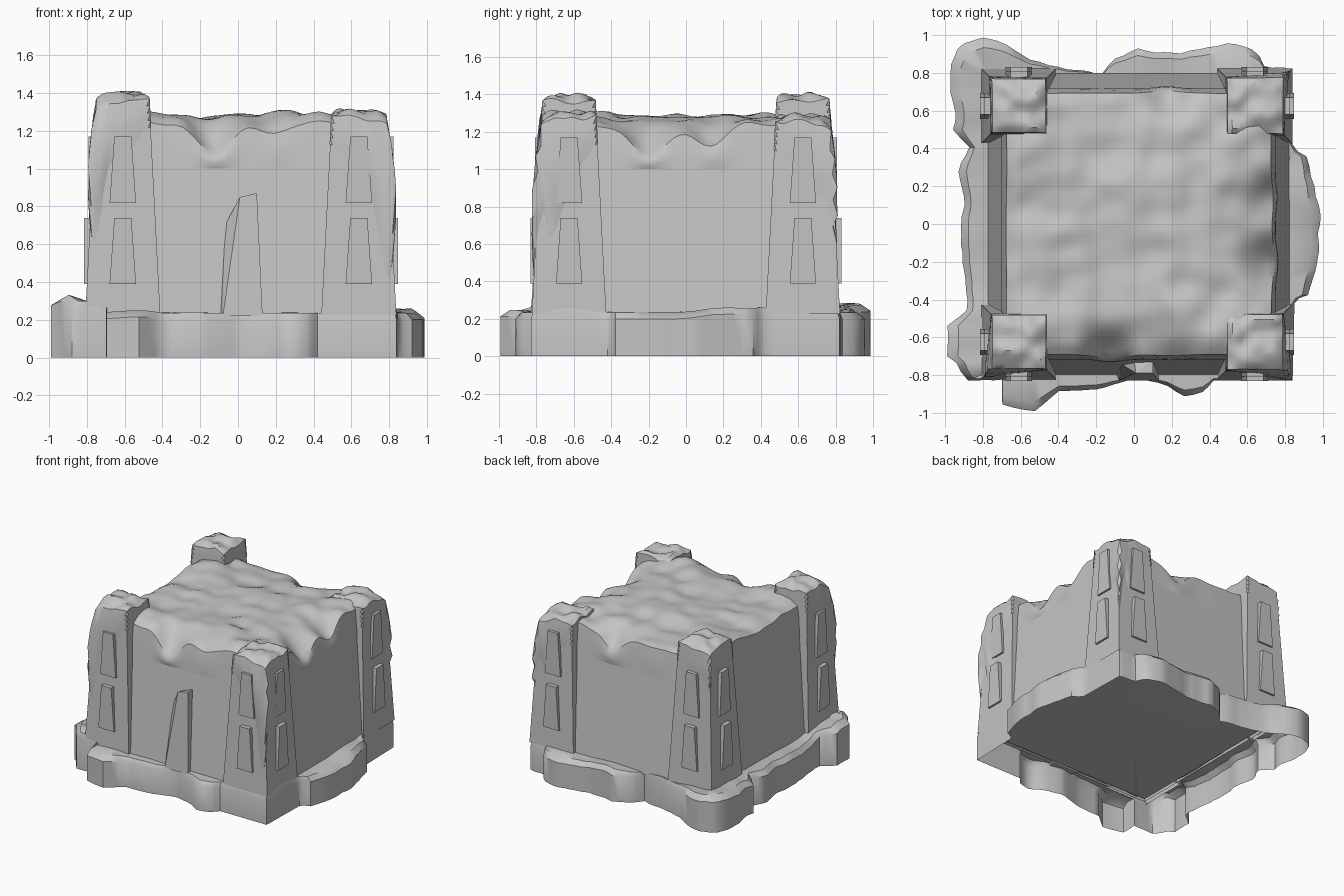
import bpy, bmesh, math
from mathutils import Vector, noise

cube = bpy.data.objects.get("Cube")
if cube:
    bpy.data.objects.remove(cube, do_unlink=True)

stone = bpy.data.materials.new("plain grey")
stone.use_nodes = True
grey = (0.55, 0.55, 0.55, 1)
stone.diffuse_color = grey
stone.node_tree.nodes["Principled BSDF"].inputs["Base Color"].default_value = grey


def finish(name, bm, smooth=None):
    """Turn a bmesh into a named object, optionally with angle based smoothing."""
    bmesh.ops.recalc_face_normals(bm, faces=bm.faces)
    mesh = bpy.data.meshes.new(name)
    bm.to_mesh(mesh)
    bm.free()
    mesh.materials.append(stone)
    obj = bpy.data.objects.new(name, mesh)
    bpy.context.collection.objects.link(obj)
    if smooth:
        bpy.ops.object.select_all(action='DESELECT')
        obj.select_set(True)
        bpy.context.view_layer.objects.active = obj
        bpy.ops.object.shade_smooth_by_angle(angle=math.radians(smooth))
    return obj


def bridge(bm, low, high):
    """Join two rings of vertices with quads."""
    count = len(low)
    for i in range(count):
        j = (i + 1) % count
        bm.faces.new((low[i], low[j], high[j], high[i]))


def lerp(a, b, t):
    return a + (b - a) * t


def bump(x, y, scale, seed):
    return noise.noise(Vector((x * scale, y * scale, seed)))


def gauss(x, y, px, py, width):
    return math.exp(-((x - px) ** 2 + (y - py) ** 2) / width ** 2)


def tapered_shell(name, cx, cy, half, bottom, height):
    """Four battered walls, open below and above."""
    bm = bmesh.new()
    rings = []
    for z in (bottom, height):
        hx, hy = half(z)
        rings.append([bm.verts.new((cx + sx * hx, cy + sy * hy, z))
                      for sx, sy in ((-1, -1), (1, -1), (1, 1), (-1, 1))])
    bridge(bm, *rings)
    return finish(name, bm)


def snow_cap(name, cx, cy, half, top, drop, swell, n, core):
    """Bumpy grid over the top whose border runs down along the walls."""
    bm = bmesh.new()
    grid = []
    for i in range(n + 1):
        row = []
        for j in range(n + 1):
            u, v = 2 * i / n - 1, 2 * j / n - 1
            m = max(abs(u), abs(v))
            if m <= core:
                u, v = u / core, v / core
                z = top(u, v)
                hx, hy = half(z)
            else:
                t = (m - core) / (1 - core)
                u, v = u / m, v / m
                z = top(u, v) - t * drop(u, v)
                hx, hy = half(z)
                out = 0.003 + swell(u, v) * math.sin(math.pi * t)
                hx, hy = hx + out, hy + out
            row.append(bm.verts.new((cx + u * hx, cy + v * hy, z)))
        grid.append(row)
    for i in range(n):
        for j in range(n):
            bm.faces.new((grid[i][j], grid[i + 1][j], grid[i + 1][j + 1], grid[i][j + 1]))
    return finish(name, bm, 35)


# Main hall: battered walls
def hall_half(z):
    t = (z - 0.22) / 1.03
    return lerp(0.8, 0.7, t), lerp(0.8, 0.69, t)


WALL_FOOT = 0.225
SNOW_FOOT = 1.0
tapered_shell("hall_walls", 0.025, 0, hall_half, WALL_FOOT, SNOW_FOOT + 0.02)

# Snow on the hall roof, sagging towards the walls in several hollows
hollows = ((-0.2, -1, 0.17), (0.25, -1, 0.07), (0.2, 1, 0.15), (-0.3, 1, 0.05),
           (1, -0.28, 0.17), (1, 0.2, 0.13))


def hall_top(u, v):
    z = 1.272 + 0.045 * bump(u, v, 1.9, 3) + 0.035 * bump(u, v, 4.5, 8)
    for px, py, size in hollows:
        z -= size * gauss(u, v, px, py, 0.19)
    rim = max(0, max(abs(u), abs(v)) - 0.88) / 0.12
    return min(z, 1.31) - 0.025 * rim ** 2


def hall_drop(u, v):
    return hall_top(u, v) - SNOW_FOOT


def hall_swell(u, v):
    return 0.1 * sum(size * gauss(u, v, px, py, 0.15) for px, py, size in hollows)


snow_cap("hall_snow", 0.025, 0, hall_half, hall_top, hall_drop, hall_swell, 50, 0.88)


# Corner towers: wall shell, snow cap, and two window plates on each outer face
def window_plate(name, cx, cy, axis, sign, low, reach):
    bm = bmesh.new()
    rings = []
    for depth in (0.13, reach):
        ring = []
        for along, z in ((-0.07, low), (0.07, low), (0.045, low + 0.35), (-0.045, low + 0.35)):
            offset = (sign * depth, along) if axis == 0 else (along, sign * depth)
            ring.append(bm.verts.new((cx + offset[0], cy + offset[1], z)))
        rings.append(ring)
    bridge(bm, rings[0], rings[1])
    bm.faces.new(rings[1])
    finish(name, bm)


def tower(label, sx, sy, height, wrap):
    cx = 0.64 if sx > 0 else -0.61
    cy = 0.625 * sy

    def half(z):
        h = lerp(0.2, 0.138, (z - 0.2) / 1.2)
        return h, h

    def outer(u, v):
        return max(0, (u * sx + v * sy) / 2)

    def top(u, v):
        rim = max(abs(u), abs(v)) ** 6
        return height + 0.035 * bump(u + cx, v + cy, 1.6, 2) - 0.025 * rim - 0.05 * outer(u, v) ** 3

    def drop(u, v):
        ragged = 1 + 0.9 * bump(u + sx, v + sy, 2.6, 7)
        return 0.15 + wrap * outer(u, v) ** 1.5 * ragged

    def swell(u, v):
        return 0.05 * wrap * outer(u, v)

    tapered_shell(label + "_tower", cx, cy, half, WALL_FOOT, height - 0.13)
    snow_cap(label + "_tower_snow", cx, cy, half, top, drop, swell, 20, 0.6)
    for axis, sign in ((0, sx), (1, sy)):
        side = "side" if axis == 0 else "end"
        for level, low, reach in (("lower", 0.39, 0.206), ("upper", 0.82, 0.183)):
            window_plate(f"{label}_{level}_{side}_window", cx, cy, axis, sign, low, reach)


tower("front_right", -1, -1, 1.39, 0.45)
tower("back_right", -1, 1, 1.395, 0.1)
tower("front_left", 1, -1, 1.305, 0.6)
tower("back_left", 1, 1, 1.285, 0.35)

# Leaning shard against the front wall
bm = bmesh.new()
for point in ((-0.1, -0.78, 0.22), (-0.08, -0.83, 0.22), (0.13, -0.83, 0.22), (0.13, -0.78, 0.22),
              (-0.07, -0.74, 0.7), (0.01, -0.79, 0.85), (0.1, -0.79, 0.87), (0.1, -0.72, 0.87),
              (0, -0.72, 0.83)):
    bm.verts.new(point)
bmesh.ops.convex_hull(bm, input=bm.verts)
finish("front_shard", bm)

# Snow bank around the foot, hollow below with a ceiling under the hall
outline = [(-.98, .8), (-.95, .94), (-.82, 1), (-.68, .96), (-.55, .87), (-.36, .83), (-.18, .8),
           (-.1, .88), (.02, .93), (.25, .91), (.5, .97), (.63, .93), (.7, .85), (.83, .82),
           (.84, .42), (.92, .36), (.96, .2), (.99, .05), (.98, -.2), (.93, -.38), (.85, -.42),
           (.84, -.83), (.42, -.83), (.37, -.9), (.27, -.92), (.18, -.86), (.03, -.82),
           (-.2, -.88), (-.4, -.89), (-.53, -1), (-.7, -.96), (-.7, -.83), (-.88, -.83),
           (-.99, -.7), (-.99, -.54), (-.89, -.46), (-.91, -.2), (-.93, -.02), (-.9, .1),
           (-.94, .28), (-.88, .41), (-.96, .5)]
path = []
for i, (x, y) in enumerate(outline):
    nx, ny = outline[(i + 1) % len(outline)]
    steps = max(1, round(math.hypot(nx - x, ny - y) / 0.05))
    for k in range(steps):
        px, py = lerp(x, nx, k / steps), lerp(y, ny, k / steps)
        plain = px > 0.4 and py < -0.4 or px > 0.75 and py > 0.4
        ripple = 0 if plain else 0.03 * abs(bump(px, py, 9, 4))
        path.append((px * (1 - ripple), py * (1 - ripple)))


def bank_height(x, y):
    z = 0.225 + 0.05 * max(0, bump(x, y, 3, 6)) + 0.13 * gauss(x, y, -0.86, -0.68, 0.18)
    return z + 0.06 * gauss(x, y, -0.85, 0.85, 0.25)


bm = bmesh.new()
foot, lip, crown, inner = [], [], [], []
for x, y in path:
    h = bank_height(x, y)
    wx, wy = min(max(x, -0.76), 0.8), min(max(y, -0.78), 0.78)
    foot.append(bm.verts.new((x, y, 0)))
    lip.append(bm.verts.new((x, y, h - 0.025)))
    crown.append(bm.verts.new((lerp(x, wx, 0.25), lerp(y, wy, 0.25), h + 0.01)))
    inner.append(bm.verts.new((wx, wy, lerp(h, 0.22, 0.5) + 0.015)))
bridge(bm, foot, lip)
bridge(bm, lip, crown)
bridge(bm, crown, inner)

# Ceiling ring just under the wall feet, then a fan to the middle
ceiling = [bm.verts.new((v.co.x * 0.97, v.co.y * 0.97, 0.215)) for v in inner]
bridge(bm, inner, ceiling)
hub = bm.verts.new((0, 0, 0.2))
for i, vert in enumerate(ceiling):
    bm.faces.new((vert, ceiling[(i + 1) % len(ceiling)], hub))
finish("snow_bank", bm, 40)
